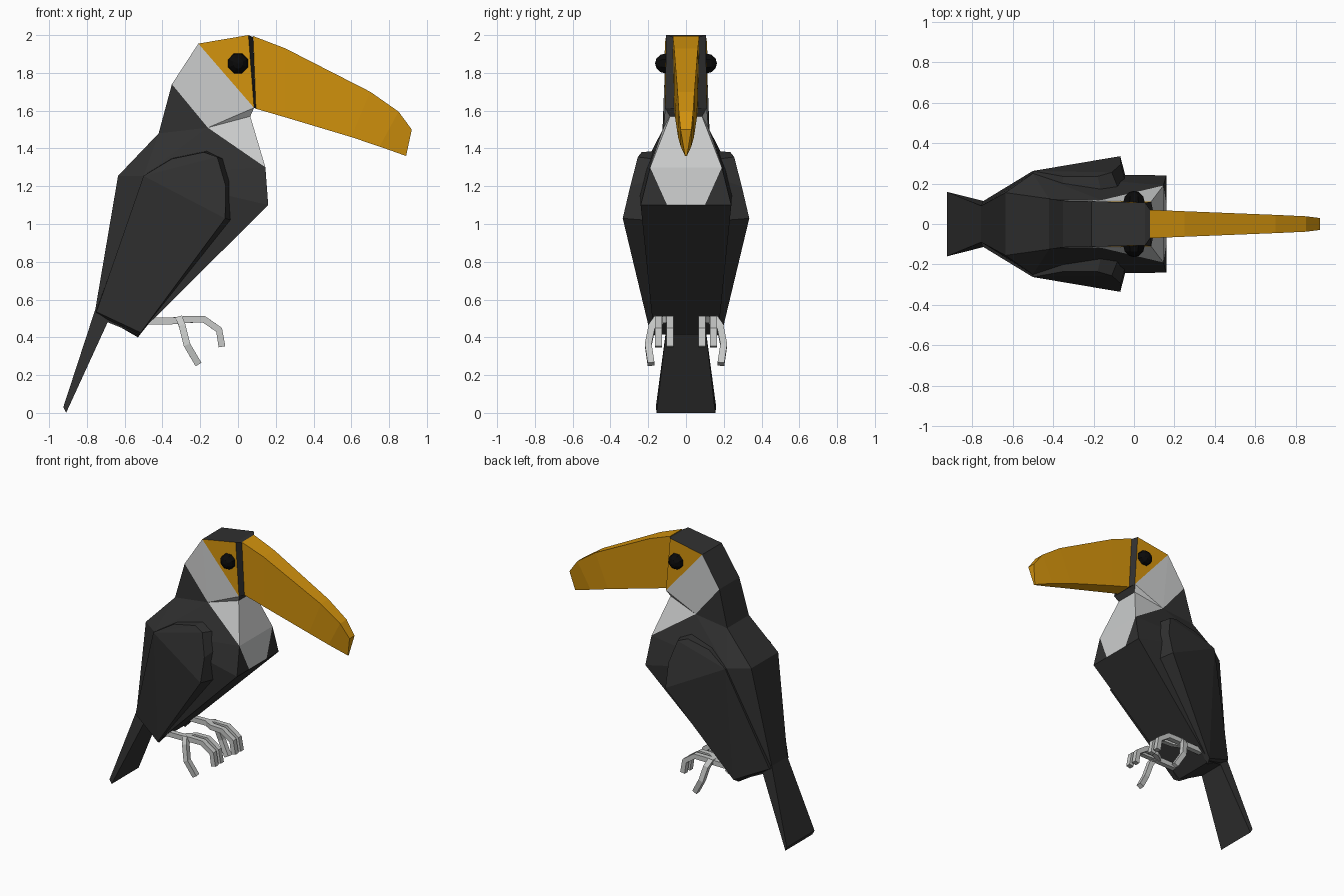
import bpy, bmesh
from mathutils import Vector

cube = bpy.data.objects.get("Cube")
if cube:
    bpy.data.objects.remove(cube, do_unlink=True)


def material(name, r, g, b):
    m = bpy.data.materials.new(name)
    m.use_nodes = True
    m.diffuse_color = (r, g, b, 1)
    bsdf = next(n for n in m.node_tree.nodes if n.type == 'BSDF_PRINCIPLED')
    bsdf.inputs["Base Color"].default_value = (r, g, b, 1)
    bsdf.inputs["Roughness"].default_value = 0.8
    return m


dark = material("charcoal_feather", .03, .03, .03)
white = material("pale_feather", .6, .61, .61)
orange = material("orange_bill", .65, .29, .004)
black = material("eye_black", .003, .003, .003)
grey = material("foot_grey", .57, .58, .57)


def finish(name, bm, mats):
    bmesh.ops.recalc_face_normals(bm, faces=bm.faces[:])
    mesh = bpy.data.meshes.new(name)
    bm.to_mesh(mesh)
    bm.free()
    for m in mats:
        mesh.materials.append(m)
    ob = bpy.data.objects.new(name, mesh)
    bpy.context.collection.objects.link(ob)
    return ob


def mirrored(name, points, panels, mats):
    """Two names bridge the middle; three or more make a face on each side."""
    bm = bmesh.new()
    a = {k: bm.verts.new(p) for k, p in points.items()}
    b = {k: bm.verts.new((p[0], -p[1], p[2])) for k, p in points.items()}
    for index, text in enumerate(panels):
        for face in text.split(","):
            k = face.split()
            if len(k) == 2:
                loops = [[a[k[0]], a[k[1]], b[k[1]], b[k[0]]]]
            else:
                loops = [[a[i] for i in k], [b[i] for i in reversed(k)]]
            for loop in loops:
                bm.faces.new(loop).material_index = index
    return finish(name, bm, mats)


# Body, head and tail: B back edge, M side, F front edge, T tail tip, R bill root
mirrored("body", {
    "B0": (.055, .105, 2.0), "B1": (-.21, .112, 1.955), "B2": (-.35, .115, 1.74),
    "B3": (-.42, .125, 1.48), "B4": (-.635, .155, 1.255), "B5": (-.755, .09, .55),
    "M1": (-.16, .118, 1.51), "M2": (-.5, .25, 1.255),
    "F0": (.085, .11, 1.615), "F1": (.065, .085, 1.57), "F2": (.145, .19, 1.3),
    "F3": (.16, .24, 1.1), "P": (.16, .1, 1.1), "F4": (-.53, .17, .415),
    "F5": (-.69, .1, .48), "T0": (-.925, .16, .03), "T1": (-.91, .155, 0),
    "R0": (.08, .07, 1.99), "R1": (.095, .06, 1.61),
}, [
    "B0 B1,B1 B2,B2 B3,B3 B4,B4 B5,B5 T0,T0 T1,T1 F5,F5 F4,P F4,"
    "B2 B3 M1,B3 B4 M2,B3 M2 M1,M1 M2 F2,M2 F3 F2,M2 F4 F3,M2 F5 F4,"
    "M2 B5 F5,B4 B5 M2,B5 T0 T1 F5,F2 P F3,P F3 F4,"
    "B0 R0,R0 R1,R1 F0,F0 F1,B0 R0 R1 F0",
    "B1 B2 M1,B1 M1 F0,M1 F2 F1,M1 F1 F0,F1 F2,F2 P",
    "B0 B1 F0",
], [dark, white, orange])

# Bill: U upper edge, L lower edge
upper = [(.08, .07, 1.995), (.25, .063, 1.93), (.7, .045, 1.7), (.85, .038, 1.595), (.92, .029, 1.5)]
lower = [(.095, .062, 1.61), (.25, .058, 1.565), (.6, .042, 1.46), (.75, .028, 1.41), (.89, .005, 1.36)]
points = {f"U{i}": p for i, p in enumerate(upper)}
points.update({f"L{i}": p for i, p in enumerate(lower)})
faces = ["U0 L0", "U4 L4"]
for i in range(4):
    faces += [f"U{i} U{i+1}", f"L{i} L{i+1}", f"U{i} U{i+1} L{i+1} L{i}"]
mirrored("bill", points, [",".join(faces)], [orange])

# Wings: faceted outer face, rim and inner outline sunk into the body
outer = [(-.5, .262, 1.255), (-.35, .235, 1.345), (-.18, .235, 1.38), (-.11, .255, 1.355),
         (-.065, .295, 1.2), (-.068, .335, 1.03), (-.515, .19, .425), (-.75, .11, .535)]
inner = [(-.5, .2, 1.25), (-.35, .15, 1.35), (-.16, .15, 1.388), (-.08, .18, 1.345),
         (-.04, .2, 1.23), (-.035, .21, 1.02), (-.53, .15, .4), (-.755, .08, .53)]


def wing(name, side):
    bm = bmesh.new()
    o = [bm.verts.new((x, y * side, z)) for x, y, z in outer]
    n = [bm.verts.new((x, y * side, z)) for x, y, z in inner]
    for i in range(1, 5):
        bm.faces.new((o[0], o[i], o[i + 1]))
    bm.faces.new((o[0], o[5], o[6]))
    bm.faces.new((o[0], o[6], o[7]))
    for i in range(8):
        j = (i + 1) % 8
        bm.faces.new((o[i], n[i], n[j], o[j]))
    bm.faces.new(n)
    finish(name, bm, [dark])


def bar(bm, path, half):
    """Square bar along a path."""
    path = [Vector(p) for p in path]
    rings = []
    for i, p in enumerate(path):
        t = (path[min(i + 1, len(path) - 1)] - path[max(i - 1, 0)]).normalized()
        up = t.cross(Vector((0, 1, 0))).normalized()
        across = up.cross(t)
        rings.append([bm.verts.new(p + (up * u + across * v) * half)
                      for u, v in ((-1, -1), (1, -1), (1, 1), (-1, 1))])
    for r, s in zip(rings, rings[1:]):
        for i in range(4):
            j = (i + 1) % 4
            bm.faces.new((r[i], r[j], s[j], s[i]))
    bm.faces.new(rings[0])
    bm.faces.new(rings[-1])


# Feet: shank, two curled front toes and an outer toe hanging down
foot_paths = [
    [(-.52, .14, .485), (-.29, .14, .488)],
    [(-.33, .13, .49), (-.27, .09, .495), (-.18, .085, .495), (-.1, .085, .44), (-.085, .085, .35)],
    [(-.33, .145, .49), (-.27, .145, .495), (-.18, .145, .495), (-.1, .145, .44), (-.085, .145, .35)],
    [(-.31, .15, .5), (-.295, .18, .46), (-.27, .2, .36), (-.21, .185, .258)],
]


def foot(name, side):
    bm = bmesh.new()
    for path in foot_paths:
        bar(bm, [(x, y * side, z) for x, y, z in path], .018)
    finish(name, bm, [grey])


def eye(name, side):
    bpy.ops.mesh.primitive_uv_sphere_add(segments=8, ring_count=6, radius=.057,
                                         location=(0, .107 * side, 1.85),
                                         rotation=(1.5708, .3927, 0))
    ob = bpy.context.object
    ob.name = name
    ob.data.materials.append(black)


for label, side in (("front", -1), ("back", 1)):
    wing(label + "_wing", side)
    foot(label + "_foot", side)
    eye(label + "_eye", side)
